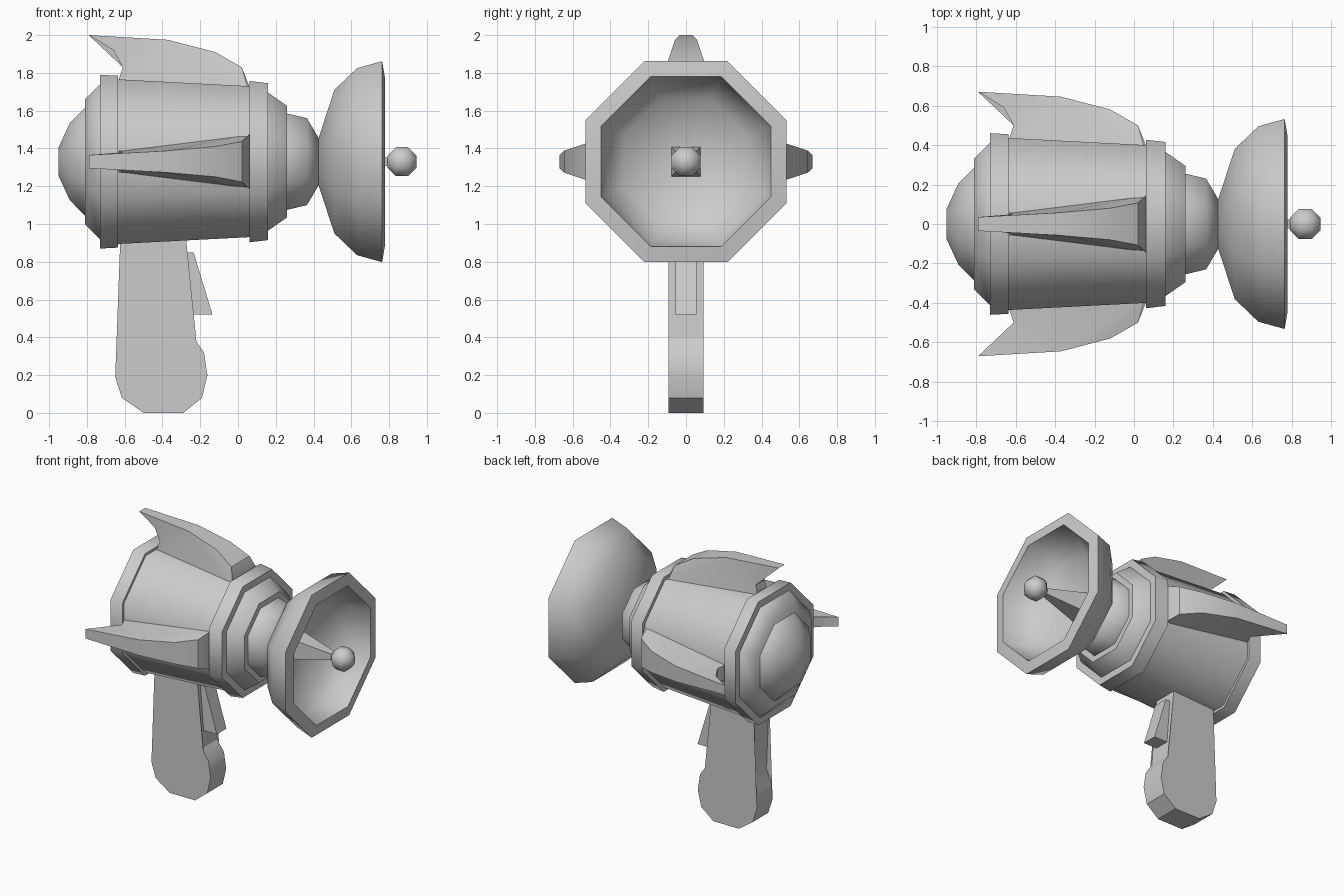
import bpy, bmesh, math
from mathutils import Matrix

if "Cube" in bpy.data.objects:
    bpy.data.objects.remove(bpy.data.objects["Cube"])

AXIS_Z = 1.33  # height of the barrel axis


def finish(name, bm, smooth=None):
    bmesh.ops.recalc_face_normals(bm, faces=bm.faces)
    me = bpy.data.meshes.new(name)
    bm.to_mesh(me)
    bm.free()
    ob = bpy.data.objects.new(name, me)
    bpy.context.collection.objects.link(ob)
    if smooth:
        bpy.ops.object.select_all(action='DESELECT')
        ob.select_set(True)
        bpy.context.view_layer.objects.active = ob
        bpy.ops.object.shade_smooth_by_angle(angle=math.radians(smooth))
    return ob


def turned(name, profile, sides=8, smooth=50):
    """Rings along x; profile holds (x, centre-to-flat distance)."""
    bm = bmesh.new()
    rings = []
    for x, flat in profile:
        r = flat / math.cos(math.pi / sides)
        angles = [2 * math.pi * (k + 0.5) / sides for k in range(sides)]
        rings.append([bm.verts.new((x, r * math.cos(a), AXIS_Z + r * math.sin(a)))
                      for a in angles])
    for a, b in zip(rings, rings[1:]):
        for k in range(sides):
            j = (k + 1) % sides
            bm.faces.new((a[k], a[j], b[j], b[k]))
    bm.faces.new(rings[0])
    bm.faces.new(rings[-1])
    return finish(name, bm, smooth)


def slab(name, outline, matrix=None):
    """Side outline of (x, z, half thickness), mirrored across y = 0."""
    bm = bmesh.new()
    left = [bm.verts.new((x, -w, z)) for x, z, w in outline]
    right = [bm.verts.new((x, w, z)) for x, z, w in outline]
    n = len(outline)
    for k in range(n):
        j = (k + 1) % n
        bm.faces.new((left[k], left[j], right[j], right[k]))
    caps = [bm.faces.new(left), bm.faces.new(right)]
    bmesh.ops.triangulate(bm, faces=caps)
    if matrix:
        bm.transform(matrix)
    return finish(name, bm, 30)


# Barrel, back to front
turned("rear_dome", [(-0.95, 0.075), (-0.89, 0.205), (-0.81, 0.285), (-0.78, 0.29)])
turned("rear_plate", [(-0.81, 0.33), (-0.73, 0.41), (-0.70, 0.41)])
turned("rear_ring", [(-0.73, 0.46), (-0.635, 0.455)])
turned("body", [(-0.66, 0.437), (0.09, 0.398)])
turned("front_ring", [(0.06, 0.427), (0.16, 0.415)])
turned("front_plate", [(0.13, 0.37), (0.16, 0.365), (0.26, 0.295)])
turned("neck", [(0.23, 0.26), (0.26, 0.255), (0.365, 0.23), (0.43, 0.12)])

# Hollow dish
turned("dish", [(0.425, 0.12), (0.51, 0.38), (0.63, 0.495), (0.763, 0.532),
                (0.777, 0.45), (0.65, 0.42), (0.55, 0.33), (0.475, 0.12)])

# Square tapered antenna and ball tip
turned("antenna", [(0.46, 0.08), (0.81, 0.018)], sides=4, smooth=30)
R = 0.077
turned("antenna_ball", [(0.868 + R * a, R * b) for a, b in
                        ((-1, 0.414), (-0.414, 1), (0.414, 1), (1, 0.414))])

# Swept fins on top and both sides, measured outward from the axis
fin = [(0.06, 0.36, 0.145), (0.06, 0.40, 0.143), (0.02, 0.50, 0.107),
       (-0.12, 0.58, 0.08), (-0.37, 0.645, 0.058), (-0.79, 0.67, 0.035),
       (-0.66, 0.59, 0.042), (-0.61, 0.50, 0.05), (-0.63, 0.44, 0.058),
       (-0.63, 0.39, 0.06)]
for name, angle in (("top_fin", 0), ("left_fin", 90), ("right_fin", -90)):
    slab(name, fin, Matrix.Translation((0, 0, AXIS_Z))
         @ Matrix.Rotation(math.radians(angle), 4, 'X'))

# Grip and trigger
grip = [(-0.622, 0.95), (-0.60, 0.40), (-0.64, 0.31), (-0.65, 0.19), (-0.615, 0.08),
        (-0.50, 0), (-0.29, 0), (-0.19, 0.08), (-0.162, 0.20), (-0.18, 0.32),
        (-0.235, 0.40), (-0.278, 0.95)]
slab("grip", [(x, z, 0.092) for x, z in grip])
trigger = [(-0.30, 0.85), (-0.235, 0.85), (-0.135, 0.52), (-0.28, 0.52)]
slab("trigger", [(x, z, 0.056) for x, z in trigger])
